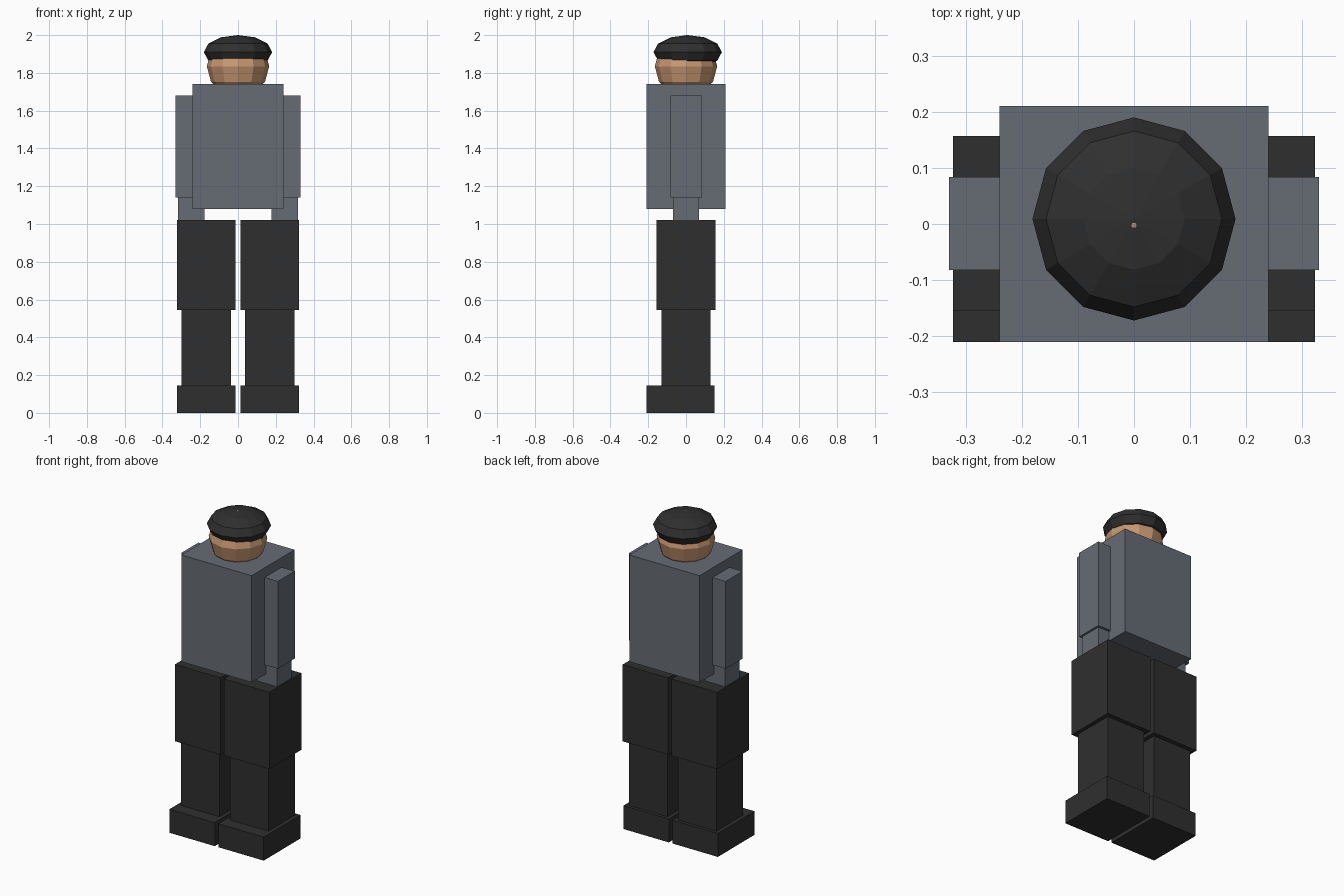
import bpy

if "Cube" in bpy.data.objects:
    bpy.data.objects.remove(bpy.data.objects["Cube"])


def material(name, rgb):
    m = bpy.data.materials.new(name)
    lin = [((c / 255 + 0.055) / 1.055) ** 2.4 for c in rgb]
    m.diffuse_color = (*lin, 1)
    m.use_nodes = True
    m.node_tree.nodes["Principled BSDF"].inputs["Base Color"].default_value = m.diffuse_color
    return m


GREY = material("slate_grey", (102, 108, 117))
BLACK = material("soft_black", (47, 47, 47))
SKIN = material("skin", (200, 152, 112))


def finish(name, mat):
    ob = bpy.context.object
    ob.name = name
    ob.data.materials.append(mat)
    return ob


def box(name, mat, x, y, z):
    """Box from (min, max) ranges along each axis."""
    bpy.ops.mesh.primitive_cube_add(
        size=1, location=[(a + b) / 2 for a, b in (x, y, z)])
    bpy.context.object.scale = [b - a for a, b in (x, y, z)]
    bpy.ops.object.transform_apply(location=False, rotation=False, scale=True)
    return finish(name, mat)


def ball(name, mat, loc, scale):
    """Low-poly twelve-sided ball."""
    bpy.ops.mesh.primitive_uv_sphere_add(
        segments=12, ring_count=6, radius=1, location=loc)
    bpy.context.object.scale = scale
    bpy.ops.object.transform_apply(location=False, rotation=False, scale=True)
    return finish(name, mat)


# Torso, head and cap of hair
box("torso", GREY, (-0.24, 0.24), (-0.21, 0.21), (1.08, 1.74))
ball("head", SKIN, (0, 0, 1.835), (0.165, 0.165, 0.165))
ball("hair", BLACK, (0, 0.009, 1.91), (0.181, 0.181, 0.0903))

# Limbs: name, material, x range on the right side, y range, z range
limbs = [
    ("upper_arm", GREY, (0.165, 0.33), (-0.082, 0.084), (1.14, 1.68)),
    ("forearm", GREY, (0.178, 0.317), (-0.07, 0.07), (0.68, 1.14)),
    ("thigh", BLACK, (0.012, 0.323), (-0.155, 0.157), (0.545, 1.02)),
    ("shin", BLACK, (0.037, 0.299), (-0.13, 0.13), (0.145, 0.545)),
    ("boot", BLACK, (0.012, 0.323), (-0.21, 0.15), (0.0, 0.145)),
]
for name, mat, x, y, z in limbs:
    box("right_" + name, mat, x, y, z)
    box("left_" + name, mat, (-x[1], -x[0]), y, z)
